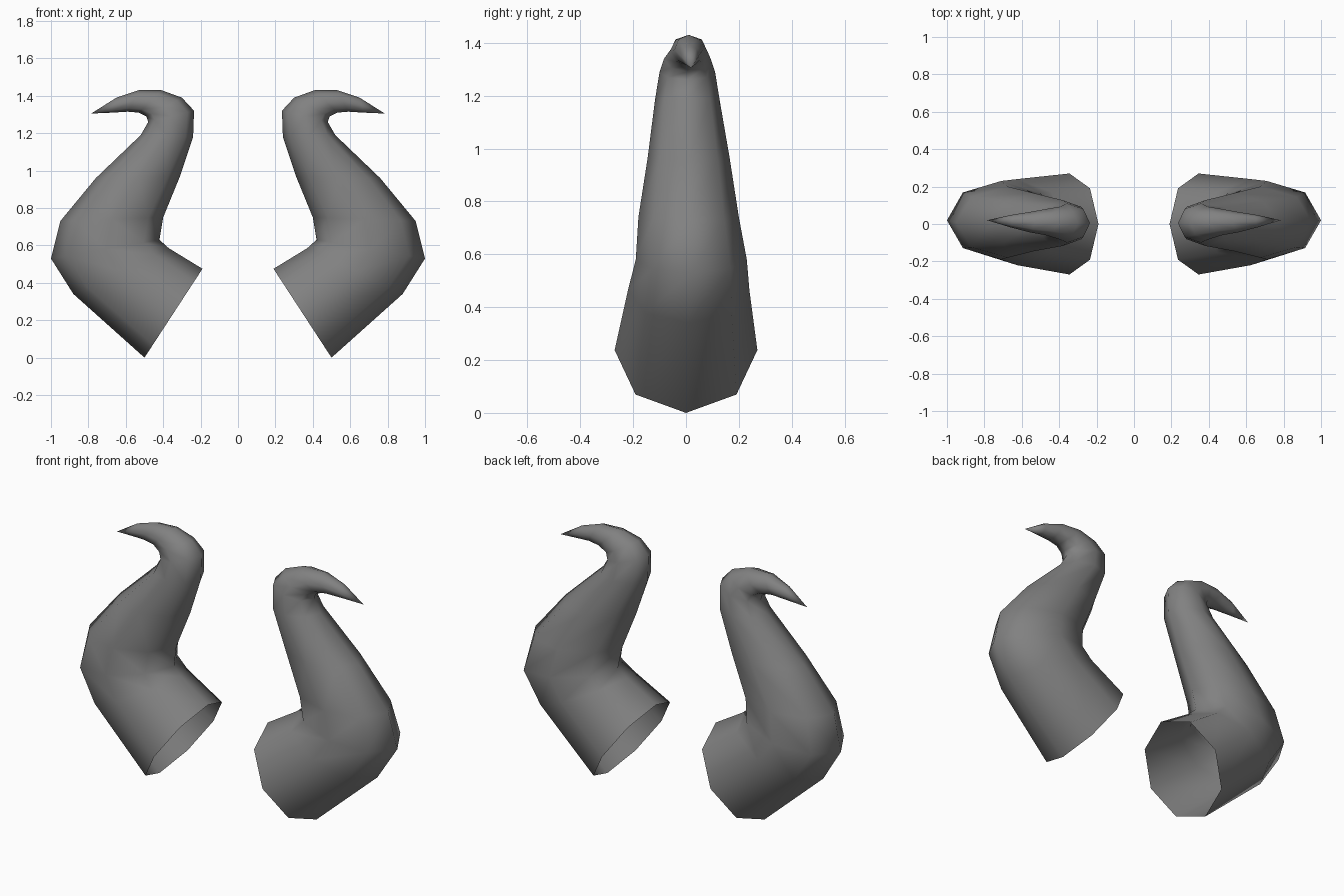
import bpy, bmesh
from math import sin, cos, tau
from mathutils import Vector

cube = bpy.data.objects.get("Cube")
if cube:
    bpy.data.objects.remove(cube, do_unlink=True)

horn_grey = bpy.data.materials.new("horn_grey")
horn_grey.use_nodes = True
GREY = (0.22, 0.22, 0.22, 1)
horn_grey.diffuse_color = GREY
horn_grey.node_tree.nodes["Principled BSDF"].inputs["Base Color"].default_value = GREY

SIDES = 8
# Rings from root to tip: outer x, z, inner x, z, half depth, depth offset
RINGS = [
    (.50, .00, .19, .475, .27, 0),
    (.88, .34, .37, .585, .23, .01),
    (1.0, .53, .42, .63, .21, .02),
    (.95, .73, .40, .75, .19, .01),
    (.76, .96, .31, .97, .155, .01),
    (.52, 1.19, .24, 1.18, .122, .005),
    (.48, 1.26, .235, 1.32, .105, .005),
    (.49, 1.29, .30, 1.39, .088, .005),
    (.53, 1.31, .41, 1.43, .07, .01),
    (.59, 1.315, .53, 1.43, .054, .01),
    (.67, 1.31, .65, 1.39, .033, .015),
]
TIP = (.785, 1.305, .02)


def make_horn(name, side):
    """Skin octagonal rings into a curved horn with an open root."""
    bm = bmesh.new()
    loops = []
    for ox, oz, ix, iz, depth, shift in RINGS:
        outer, inner = Vector((ox, shift, oz)), Vector((ix, shift, iz))
        mid, arm = (outer + inner) / 2, (outer - inner) / 2
        loop = []
        for k in range(SIDES):
            a = tau * k / SIDES
            p = mid + arm * cos(a) + Vector((0, depth * sin(a), 0))
            loop.append(bm.verts.new((side * p.x, p.y, p.z)))
        loops.append(loop)
    for low, high in zip(loops, loops[1:]):
        for k in range(SIDES):
            n = (k + 1) % SIDES
            bm.faces.new((low[k], low[n], high[n], high[k]))
    # Pointed tip
    tip = bm.verts.new((side * TIP[0], TIP[2], TIP[1]))
    for k in range(SIDES):
        bm.faces.new((loops[-1][k], loops[-1][(k + 1) % SIDES], tip))
    # Keep the surface facing outward on both sides
    if side < 0:
        bmesh.ops.reverse_faces(bm, faces=bm.faces[:])
    for f in bm.faces:
        f.smooth = True
    mesh = bpy.data.meshes.new(name)
    bm.to_mesh(mesh)
    bm.free()
    mesh.materials.append(horn_grey)
    obj = bpy.data.objects.new(name, mesh)
    bpy.context.collection.objects.link(obj)


make_horn("left_horn", 1)
make_horn("right_horn", -1)
